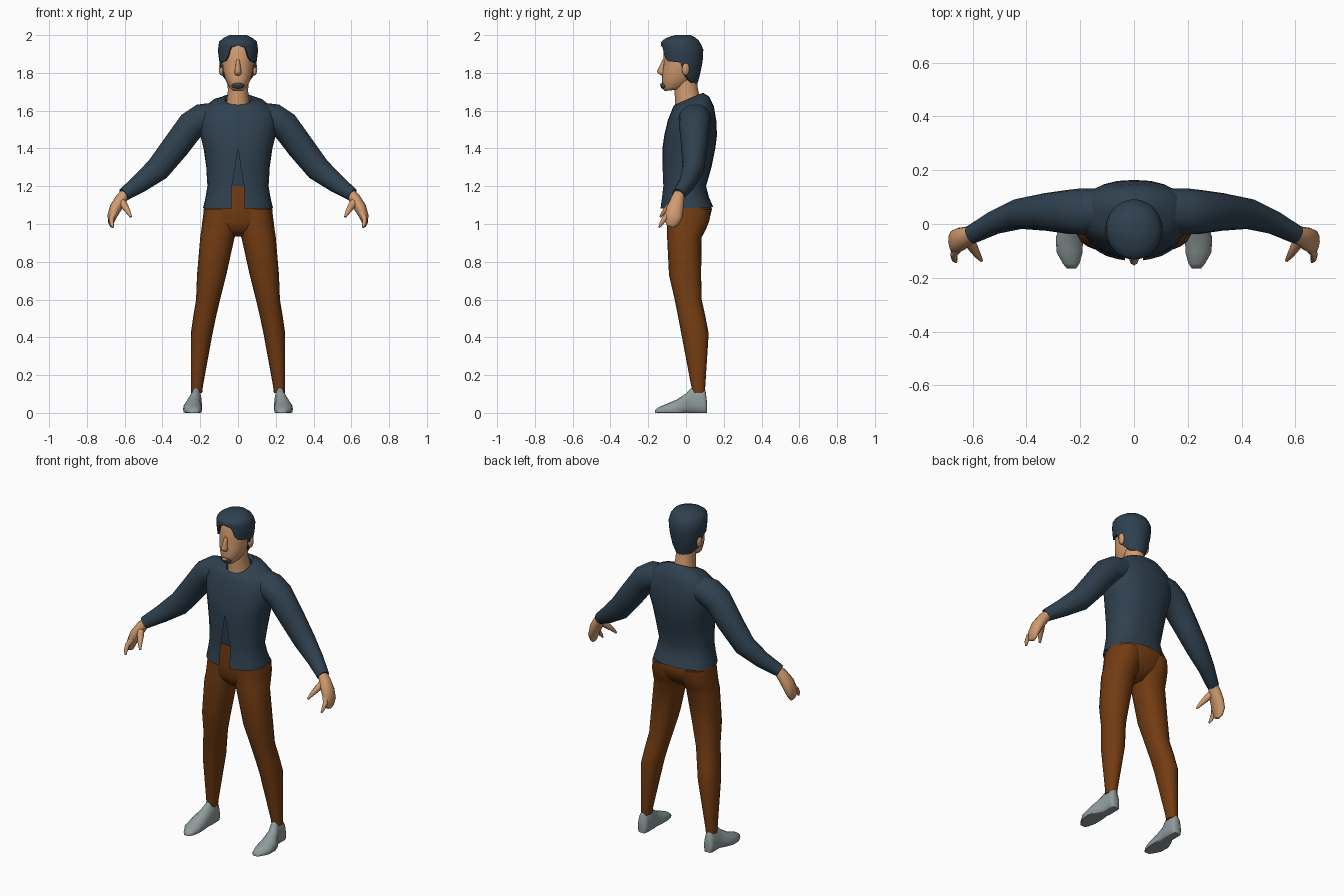
import bpy, bmesh, math
from mathutils import Vector

if "Cube" in bpy.data.objects:
    bpy.data.objects.remove(bpy.data.objects["Cube"])


def material(name, rgb):
    m = bpy.data.materials.new(name)
    m.diffuse_color = (*rgb, 1)
    m.use_nodes = True
    m.node_tree.nodes["Principled BSDF"].inputs["Base Color"].default_value = m.diffuse_color
    return m


NAVY = material("navy", (0.028, 0.052, 0.078))
BROWN = material("rust_brown", (0.17, 0.045, 0.006))
SKIN = material("skin", (0.64, 0.33, 0.16))
GREY = material("shoe_grey", (0.28, 0.33, 0.33))


def spow(v, e):
    return math.copysign(abs(v) ** e, v)


def flat_ring(z, x0, x1, yf, yb, tilt=0, n=16, e=0.9, closed=True):
    """Horizontal rounded section starting at the front; tilt raises the back."""
    cx, cy, rx, ry = (x0 + x1) / 2, (yf + yb) / 2, (x1 - x0) / 2, (yb - yf) / 2
    pts = []
    for k in range(n if closed else n + 1):
        a = -math.pi / 2 + math.tau * k / n
        s = spow(math.sin(a), e)
        pts.append(Vector((cx + rx * spow(math.cos(a), e), cy + ry * s, z + tilt * s)))
    return pts


def loft(name, rings, mat, closed=True, caps=True, mirror=False, angle=60):
    bm = bmesh.new()
    vs = [[bm.verts.new(p) for p in r] for r in rings]
    n = len(rings[0])
    for a, b in zip(vs, vs[1:]):
        for k in range(n if closed else n - 1):
            j = (k + 1) % n
            bm.faces.new((a[k], a[j], b[j], b[k]))
    if caps:
        bm.faces.new(vs[0][::-1])
        bm.faces.new(vs[-1])
    bmesh.ops.remove_doubles(bm, verts=bm.verts, dist=0.0002)
    bmesh.ops.recalc_face_normals(bm, faces=bm.faces)
    me = bpy.data.meshes.new(name)
    bm.to_mesh(me)
    bm.free()
    me.materials.append(mat)
    ob = bpy.data.objects.new(name, me)
    bpy.context.collection.objects.link(ob)
    if mirror:
        ob.modifiers.new("Mirror", 'MIRROR')
    bpy.ops.object.select_all(action='DESELECT')
    ob.select_set(True)
    bpy.context.view_layer.objects.active = ob
    bpy.ops.object.shade_smooth_by_angle(angle=math.radians(angle))
    return ob


def tube(name, stations, mat, n=12):
    """Mirrored limb: stations are (x, y, z, radius across, radius in depth)."""
    c = [Vector(s[:3]) for s in stations]
    rings = []
    for i, s in enumerate(stations):
        t = (c[min(i + 1, len(c) - 1)] - c[max(i - 1, 0)]).normalized()
        u = t.cross(Vector((0, 1, 0))).normalized()
        v = u.cross(t)
        rings.append([c[i] + u * s[3] * math.cos(math.tau * k / n)
                      + v * s[4] * math.sin(math.tau * k / n) for k in range(n)])
    return loft(name, rings, mat, mirror=True)


def ellipsoid(name, c, r, mat, mirror=False):
    rings = []
    for i in range(9):
        a = math.pi * (i + 0.02) / 8.04 - math.pi / 2
        w, z = math.cos(a), c[2] + r[2] * math.sin(a)
        rings.append(flat_ring(z, c[0] - r[0] * w, c[0] + r[0] * w,
                               c[1] - r[1] * w, c[1] + r[1] * w, n=12, e=1))
    return loft(name, rings, mat, mirror=mirror)


def lerp_table(table, x):
    for a, b in zip(table, table[1:]):
        if x <= b[0]:
            f = max(0, (x - a[0]) / (b[0] - a[0]))
            return [p + (q - p) * f for p, q in zip(a[1:], b[1:])]
    return list(table[-1][1:])


# Jacket body, open down the lower front: z, half width, front, back, tilt, gap
jacket = []
for z, w, yf, yb, tilt, gap in (
        (1.085, .185, -.135, .145, .004, .034), (1.14, .172, -.127, .122, 0, .034),
        (1.2, .162, -.12, .106, 0, .032), (1.3, .168, -.124, .135, 0, .015),
        (1.4, .182, -.125, .155, 0, 0), (1.47, .2, -.115, .164, 0, 0),
        (1.55, .208, -.096, .16, 0, 0), (1.61, .19, -.078, .147, .015, 0),
        (1.65, .135, -.066, .122, .025, 0), (1.663, .07, -.058, .09, .032, 0),
        (1.645, .06, -.045, .078, .032, 0)):
    r = flat_ring(z, -w, w, yf, yb, tilt, 24, .85, False)
    r[0].x, r[-1].x = gap, -gap
    jacket.append(r)
loft("jacket_body", jacket, NAVY, closed=False, caps=False)

# Shirt seen through the jacket opening
loft("shirt", [flat_ring(z, -w, w, yf, yb) for z, w, yf, yb in (
    (1.19, .13, -.096, .08), (1.3, .14, -.106, .1), (1.46, .15, -.1, .12))], NAVY)

# Sleeves
tube("sleeve", [(.11, .05, 1.575, .07, .08), (.19, .047, 1.555, .082, .086),
                (.245, .045, 1.525, .076, .082), (.33, .045, 1.41, .073, .07),
                (.425, .038, 1.29, .066, .057), (.52, .005, 1.215, .05, .044),
                (.605, -.04, 1.155, .035, .035)], NAVY, 16)

# Hands: palm with fingers, forefinger and thumb
tube("palm", [(.592, -.034, 1.168, .025, .028), (.62, -.045, 1.13, .032, .036),
              (.648, -.058, 1.085, .032, .045), (.667, -.066, 1.04, .025, .046),
              (.672, -.075, 1.005, .015, .036), (.67, -.08, .988, .007, .022)], SKIN)
tube("forefinger", [(.65, -.085, 1.07, .016, .016), (.67, -.112, 1.03, .014, .014),
                    (.668, -.132, 1.0, .011, .01), (.662, -.141, .982, .005, .005)], SKIN, 8)
tube("thumb", [(.62, -.055, 1.125, .022, .022), (.597, -.09, 1.09, .018, .018),
               (.582, -.115, 1.065, .013, .013), (.567, -.136, 1.037, .006, .006)], SKIN, 8)

# Trousers
loft("trouser_hips", [flat_ring(z, -w, w, yf, yb, n=20) for z, w, yf, yb in (
    (.935, .05, -.05, .04), (.97, .13, -.085, .085), (1.01, .186, -.1, .12),
    (1.08, .182, -.102, .138), (1.13, .166, -.103, .112), (1.2, .145, -.1, .088))], BROWN)
loft("trouser_leg", [flat_ring(*r) for r in (
    (.105, .19, .25, .032, .1), (.14, .186, .25, .028, .102), (.42, .135, .25, -.025, .12),
    (.51, .116, .237, -.042, .103), (.6, .095, .222, -.06, .083), (.73, .062, .217, -.09, .08),
    (.93, .018, .2, -.1, .083), (.97, .005, .194, -.1, .105), (1.02, .003, .188, -.1, .125),
    (1.08, .005, .18, -.1, .13))], BROWN, mirror=True)

# Shoes, lofted from heel to toe with flat soles
shoe = []
for y, x0, x1, h in ((.112, .203, .243, .05), (.104, .195, .252, .115), (.09, .192, .254, .132),
                     (.03, .191, .254, .135), (0, .195, .272, .102), (-.05, .19, .291, .07),
                     (-.105, .191, .288, .047), (-.148, .203, .264, .028), (-.165, .215, .25, .014)):
    shoe.append([Vector(((x0 + x1) / 2 + (x1 - x0) / 2 * math.cos(a), y,
                         h * max(0, .3 + .7 * math.sin(a))))
                 for a in (math.tau * k / 16 for k in range(16))])
loft("shoe", shoe, GREY, mirror=True)

# Neck, head, nose and ears
loft("neck", [flat_ring(z, -w, w, yf, yb, t, e=1) for z, w, yf, yb, t in (
    (1.6, .066, -.058, .08, .02), (1.65, .06, -.057, .075, .02), (1.7, .054, -.06, .064, .01),
    (1.78, .055, -.06, .055, 0))], SKIN)
loft("head", [flat_ring(z, -w, w, yf, yb, t, 20, .95) for z, w, yf, yb, t in (
    (1.708, .03, -.112, -.04, .004), (1.725, .047, -.125, .01, .008), (1.765, .067, -.128, .04, 0),
    (1.8, .077, -.126, .056, 0), (1.86, .086, -.118, .072, 0), (1.93, .088, -.119, .077, 0),
    (1.965, .075, -.1, .05, 0), (1.98, .04, -.06, .02, 0))], SKIN)
loft("nose", [flat_ring(z, -w, w, yf, -.1, n=8) for z, w, yf in (
    (1.785, .01, -.128), (1.797, .02, -.148), (1.81, .017, -.154), (1.87, .009, -.123))], SKIN)
ellipsoid("ear", (.088, -.002, 1.822), (.014, .02, .036), SKIN, True)

# Chin beard with lower lip
ellipsoid("beard", (0, -.112, 1.732), (.034, .024, .019), NAVY)
ellipsoid("lower_lip", (0, -.128, 1.739), (.016, .01, .006), SKIN)

# Hair: dome rising from a hairline that varies around the head
HAIRLINE = ((0, 1.945), (22, 1.935), (32, 1.882), (45, 1.862), (85, 1.855),
            (95, 1.79), (125, 1.748), (180, 1.742))
DOME = ((1.74, .06, -.1, .06), (1.79, .086, -.115, .074), (1.86, .099, -.128, .088),
        (1.92, .107, -.131, .093), (1.965, .1, -.132, .074), (1.985, .078, -.105, .055),
        (2.0, .045, -.06, .025))
hair = []
for row in range(-1, 10):
    t = max(row, 0) / 9
    ring = []
    for k in range(72):
        deg = 5 * k
        a = math.radians(deg)
        z0 = lerp_table(HAIRLINE, min(deg, 360 - deg))[0]
        z = z0 + (2.0 - z0) * (1 - (1 - t) ** 1.5)
        w, yf, yb = lerp_table(DOME, z)
        s = .82 if row < 0 else 1
        ring.append(Vector((s * w * math.sin(a),
                            (yf + yb) / 2 - s * (yb - yf) / 2 * math.cos(a), z)))
    hair.append(ring)
loft("hair", hair, NAVY, caps=False)
cap = bpy.data.objects["hair"].data
bm = bmesh.new()
bm.from_mesh(cap)
top = [e for e in bm.edges if e.is_boundary and min(v.co.z for v in e.verts) > 1.99]
for f in bmesh.ops.contextual_create(bm, geom=top)["faces"]:
    f.smooth = True
bm.to_mesh(cap)
bm.free()
